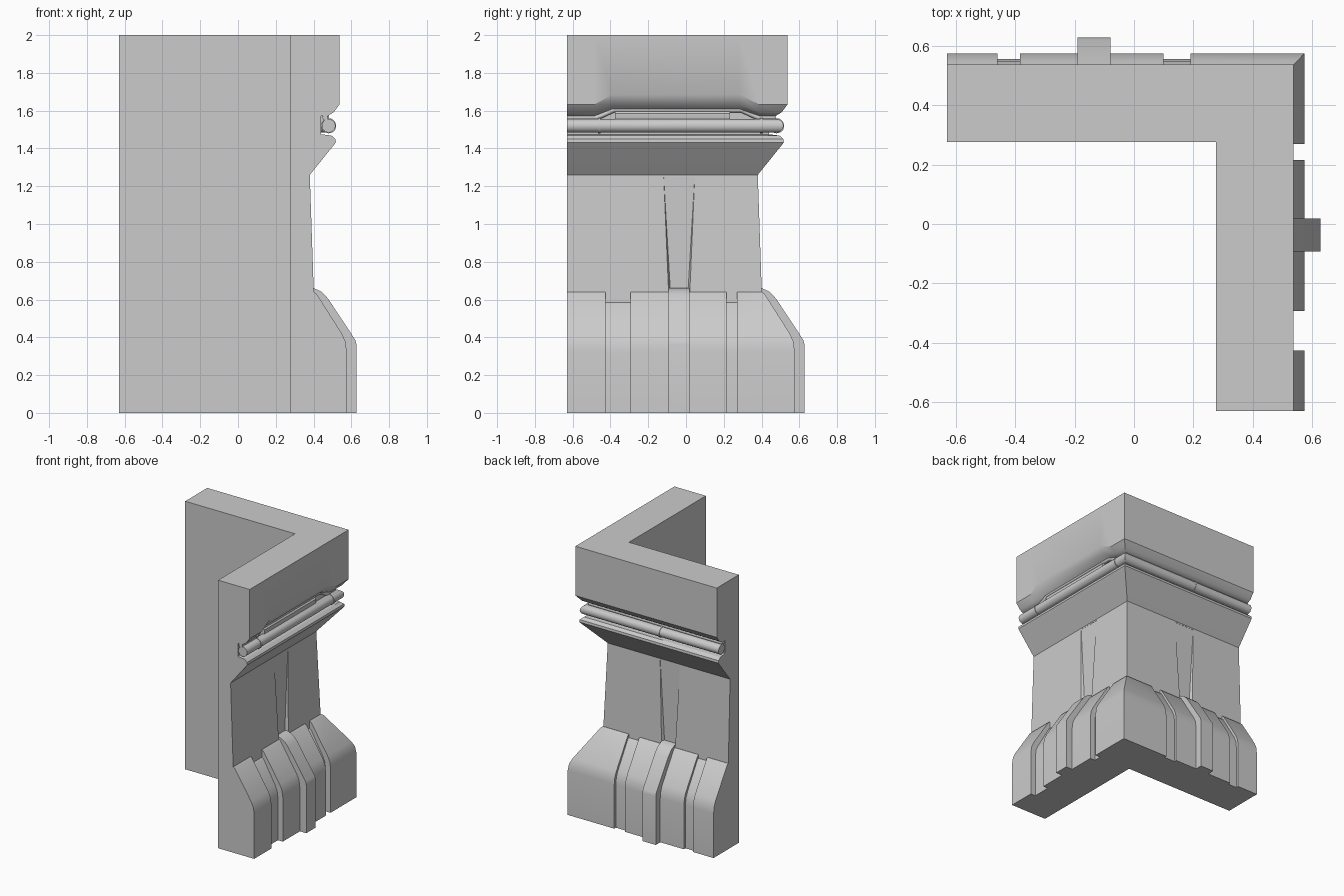
import bpy, bmesh, math

if "Cube" in bpy.data.objects:
    bpy.data.objects.remove(bpy.data.objects["Cube"])

END = -0.63          # free end of both walls


def loft(name, sections):
    """Skin a list of equal-length closed loops and cap both ends."""
    bm = bmesh.new()
    rings = [[bm.verts.new(p) for p in s] for s in sections]
    n = len(rings[0])
    for a, b in zip(rings, rings[1:]):
        for i in range(n):
            j = (i + 1) % n
            bm.faces.new((a[i], a[j], b[j], b[i]))
    bm.faces.new(rings[0])
    bm.faces.new(rings[-1])
    bmesh.ops.remove_doubles(bm, verts=bm.verts, dist=1e-5)
    bmesh.ops.recalc_face_normals(bm, faces=bm.faces)
    me = bpy.data.meshes.new(name)
    bm.to_mesh(me)
    bm.free()
    ob = bpy.data.objects.new(name, me)
    bpy.context.collection.objects.link(ob)
    return ob


def smooth(ob, angle=32):
    bpy.ops.object.select_all(action='DESELECT')
    ob.select_set(True)
    bpy.context.view_layer.objects.active = ob
    bpy.ops.object.shade_smooth_by_angle(angle=math.radians(angle))


def place(wall, d, t, z):
    """d = distance outward, t = position along the wall."""
    return (d, t, z) if wall == 'right' else (t, d, z)


def segment(name, profile, wall, a, b=None):
    """Extrude a (d, z) profile along a wall; b=None mitres it at the corner."""
    secs = [[place(wall, d, a, z) for d, z in profile],
            [place(wall, d, d if b is None else b, z) for d, z in profile]]
    ob = loft(name, secs)
    smooth(ob)
    return ob


def corner_sweep(name, profile, stations=()):
    """Sweep (d, z, lift) points round the corner; stations are (y, lift amount)."""
    secs = [[(END, d, z) for d, z, k in profile],
            [(d, d, z) for d, z, k in profile]]
    for y, lift in list(stations) + [(END, 0)]:
        secs.append([(d, min(y, d), z + k * lift) for d, z, k in profile])
    return loft(name, secs)


def circle(d, z, r, n, lift=0):
    return [(d + r * math.cos(2 * math.pi * i / n),
             z + r * math.sin(2 * math.pi * i / n), lift) for i in range(n)]


def skirt(d):
    o = d - 0.575
    return [(0.35, 0), (d, 0), (d, 0.33 + o * .3), (d - .007, 0.38 + o * .3),
            (d - .025, 0.42 + o * .3), (0.415, 0.632 + o * 1.4), (0.403, 0.64 + o * 1.4),
            (0.35, 0.64 + o * 1.4)]


# Main corner wall: recessed base, tapering shaft, cornice, pipe niche, top block
base = [(d, z, 0) for d, z in skirt(0.535)[1:-1]]
body_profile = [(0.277, 0, 0)] + base + [
    (0.38, 1.26, 0), (0.505, 1.415, 0), (0.518, 1.432, 0), (0.516, 1.45, 0),
    (0.495, 1.468, 0), (0.44, 1.475, 0), (0.44, 1.572, .7), (0.475, 1.572, .7),
    (0.505, 1.59, .8), (0.537, 1.632, 1), (0.537, 2, 0), (0.277, 2, 0)]
body = corner_sweep("corner_wall", body_profile,
                    [(0.39, 0), (0.28, .053), (-0.39, .053), (-0.485, 0)])

# Tapered recess in each shaft, deepest at the bottom
for wall, c in (('right', -0.036), ('back', -0.135)):
    def trapezoid(z, half_in, half_out, deep, out):
        return [place(wall, d, c + s, z) for d, s in
                ((deep, -half_in), (deep, half_in), (out, half_out), (out, -half_out))]
    cutter = loft("recess_cutter", [trapezoid(0.60, .044, .058, .378, .41),
                                    trapezoid(1.25, .082, .083, .379, .386)])
    cutter.hide_render = True
    mod = body.modifiers.new("recess", 'BOOLEAN')
    mod.object = cutter
    mod.solver = 'EXACT'
    bpy.context.view_layer.objects.active = body
    bpy.ops.object.modifier_apply(modifier=mod.name)
    bpy.data.objects.remove(cutter)
smooth(body)

# Raised skirt plates, leaving grooves between them
for i, (wall, a, b) in enumerate((('right', END, -0.427), ('right', -0.293, 0.215),
                                  ('back', END, -0.46), ('back', -0.385, 0.10))):
    segment(f"skirt_plate_{i}", skirt(0.575), wall, a, b)
segment("skirt_corner_right", skirt(0.575), 'right', 0.27)
segment("skirt_corner_back", skirt(0.575), 'back', 0.19)
for i, (a, b) in enumerate(((-0.46, -0.385), (0.10, 0.19))):
    segment(f"groove_floor_{i}", skirt(0.556), 'back', a, b)

# Buttress ribs
rib = [(0.35, 0), (0.628, 0), (0.628, 0.36), (0.622, 0.385), (0.48, 0.60),
       (0.462, 0.622), (0.44, 0.642), (0.403, 0.66), (0.35, 0.66)]
segment("rib_right", rib, 'right', -0.092, 0.018)
segment("rib_back", rib, 'back', -0.19, -0.08)

# Main pipe and thin upper pipe, the latter bent upward along the right wall
smooth(corner_sweep("main_pipe", circle(0.48, 1.52, 0.036, 16)), 40)
smooth(corner_sweep("thin_pipe", circle(0.462, 1.563, 0.015, 10, 1),
                    [(0.38, 0), (0.29, .042), (-0.38, .042), (-0.47, 0)]), 50)

# Cable box under the raised pipe, and pipe collars
box = [(0.43, 1.535), (0.475, 1.535), (0.482, 1.55), (0.482, 1.585), (0.472, 1.597), (0.43, 1.597)]
segment("cable_box", box, 'right', -0.375, 0.232)
for wall, t in (('right', -0.46), ('right', 0.40), ('back', -0.135)):
    ring = [(d, z) for d, z, k in circle(0.48, 1.52, 0.040, 16)]
    segment(f"collar_{wall}", ring, wall, t - 0.007, t + 0.007)
